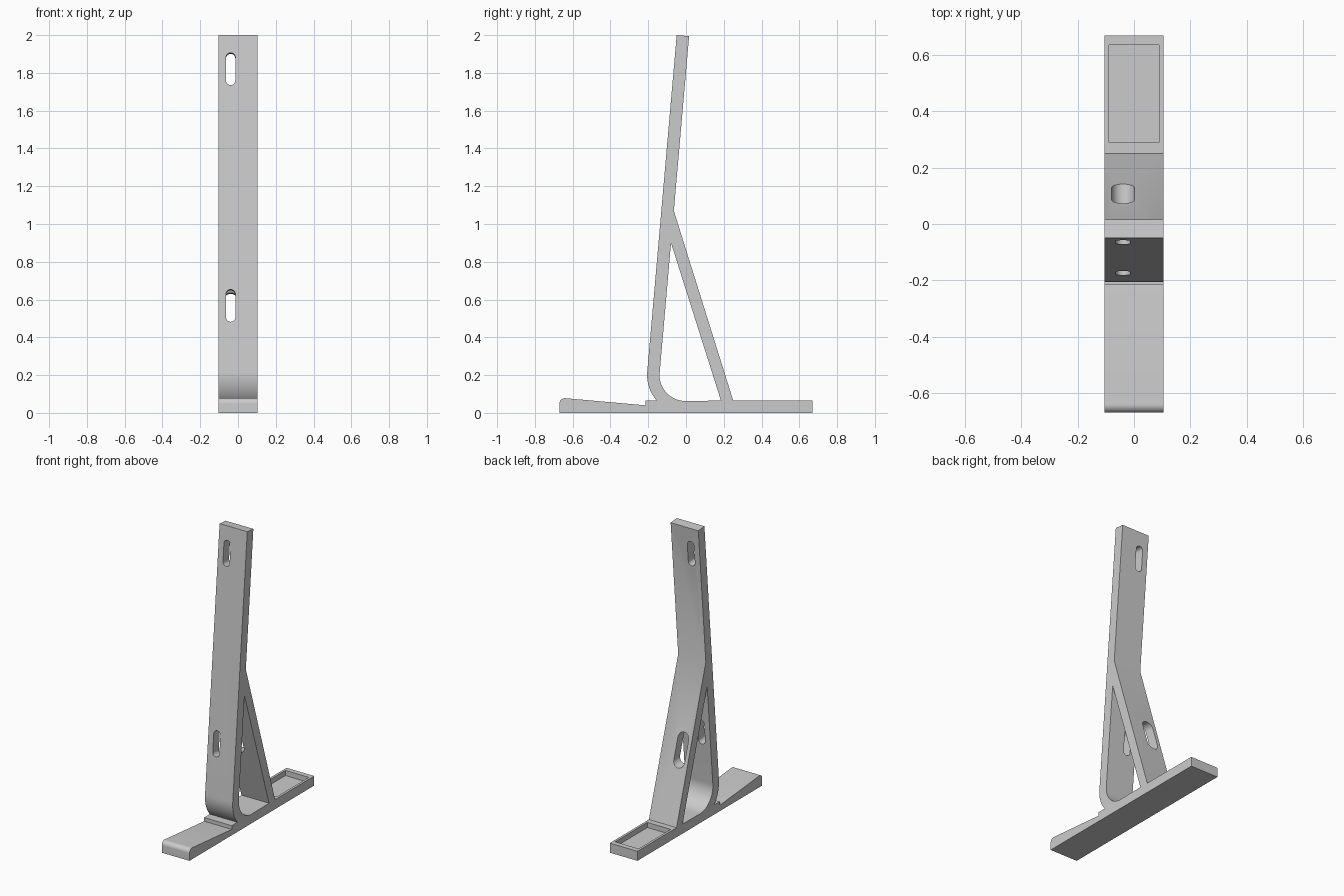
import bpy
import bmesh
from math import cos, sin, radians, pi, atan2
from mathutils import Matrix, Vector

cube = bpy.data.objects.get("Cube")
if cube:
    bpy.data.objects.remove(cube, do_unlink=True)

HALF = 0.104            # half width of the stand
BASE = 0.065            # base plate height
TILT = radians(5)       # backward lean of the upright
BEND = (-0.003, 0.2)    # centre of the bend, in (y, z)
R_OUT, R_IN = 0.203, 0.137

grey = bpy.data.materials.new("plain grey")
grey.use_nodes = True
grey.diffuse_color = (0.6, 0.6, 0.6, 1)
grey.node_tree.nodes["Principled BSDF"].inputs["Base Color"].default_value = (0.6, 0.6, 0.6, 1)


def arc(centre, radius, start, end, steps):
    """Points on an arc in the (y, z) plane, angles in radians."""
    angles = [start + (end - start) * i / steps for i in range(steps + 1)]
    return [(centre[0] + radius * cos(a), centre[1] + radius * sin(a)) for a in angles]


def prism(name, points, depth, matrix=Matrix()):
    """Extrude a 2D outline symmetrically along its third axis."""
    bm = bmesh.new()
    face = bm.faces.new([bm.verts.new((-depth, a, b)) for a, b in points])
    grown = bmesh.ops.extrude_face_region(bm, geom=[face])["geom"]
    moved = [v for v in grown if isinstance(v, bmesh.types.BMVert)]
    bmesh.ops.translate(bm, verts=moved, vec=(2 * depth, 0, 0))
    bmesh.ops.recalc_face_normals(bm, faces=bm.faces)
    bm.transform(matrix)
    mesh = bpy.data.meshes.new(name)
    bm.to_mesh(mesh)
    bm.free()
    mesh.materials.append(grey)
    obj = bpy.data.objects.new(name, mesh)
    bpy.context.collection.objects.link(obj)
    return obj


def slot(name, y, z, width, length, depth):
    """Rounded slot cutter whose axis is square to the leaning upright."""
    r, h = width / 2, length / 2 - width / 2
    points = arc((0, h), r, 0, pi, 12) + arc((0, -h), r, pi, 2 * pi, 12)
    turn = Matrix.Rotation(-TILT, 4, 'X') @ Matrix.Rotation(pi / 2, 4, 'Z')
    return prism(name, points, depth, Matrix.Translation((-0.039, y, z)) @ turn)


def on_upright(point, z):
    """Point at height z on a line parallel to the upright."""
    return (point[0] + (z - point[1]) * sin(TILT) / cos(TILT), z)


# Side profile: base, brace, upright, bend and wedge-shaped toe
outer_bend = arc(BEND, R_OUT, pi - TILT, pi + 0.727, 14)
inner_bend = arc(BEND, R_IN, pi - TILT, 1.5 * pi, 24)
top_front = on_upright(outer_bend[0], 2.0)
thick = R_OUT - R_IN
top_back = (top_front[0] + thick * cos(TILT), top_front[1] - thick * sin(TILT))
toe_tip = arc((-0.642, 0.05), 0.028, radians(85), pi, 8)
profile = [(-0.67, 0), (0.67, 0), (0.67, BASE), (0.25, BASE),
           on_upright(inner_bend[0], 1.07), top_back, top_front]
profile += outer_bend + [(-0.215, BASE), (-0.215, 0.04)] + toe_tip
stand = prism("bracket_stand", profile, HALF)

# Opening between upright and brace
opening = inner_bend + [(0.185, BASE), on_upright(inner_bend[0], 0.90)]
cutters = [prism("opening_cutter", opening, 0.2)]

# Screw slots in the upright and the access slot in the brace
for height in (0.565, 1.818):
    y, z = on_upright(outer_bend[0], height)
    cutters.append(slot("screw_slot_cutter", y + thick / 2, z, 0.05, 0.172, 0.06))
cutters.append(slot("access_slot_cutter", 0.08, 0.523, 0.081, 0.212, 0.1))

# Shallow tray in the rear of the base
tray = [(0.29, 0.03), (0.635, 0.03), (0.635, 0.1), (0.29, 0.1)]
cutters.append(prism("tray_cutter", tray, 0.088))

for cutter in cutters:
    cutter.hide_render = True
    mod = stand.modifiers.new(cutter.name, 'BOOLEAN')
    mod.operation, mod.solver, mod.object = 'DIFFERENCE', 'EXACT', cutter

# Bake the cuts and drop the cutters
graph = bpy.context.evaluated_depsgraph_get()
stand_mesh = bpy.data.meshes.new_from_object(stand.evaluated_get(graph))
stand.modifiers.clear()
stand.data = stand_mesh
for cutter in cutters:
    bpy.data.objects.remove(cutter, do_unlink=True)

bpy.ops.object.select_all(action='DESELECT')
stand.select_set(True)
bpy.context.view_layer.objects.active = stand
bpy.ops.object.shade_smooth_by_angle(angle=radians(30))
